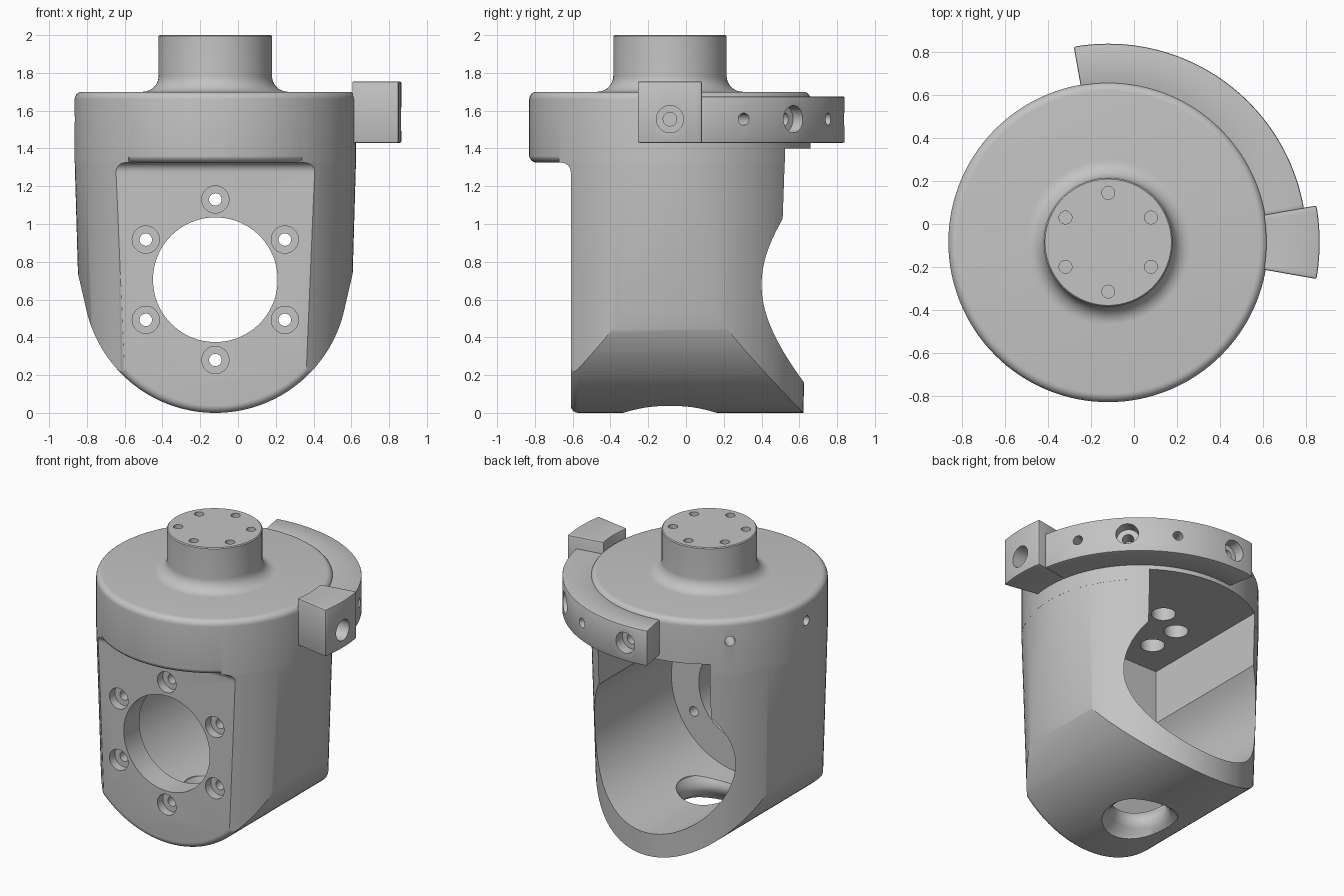
import bpy, bmesh, math
from mathutils import Vector

if "Cube" in bpy.data.objects:
    bpy.data.objects.remove(bpy.data.objects["Cube"])

CX, CY = -0.12, -0.085          # axis of the housing
ZH = 1.555                      # height of the radial screw holes
grey = bpy.data.materials.new("plain_grey")
grey.diffuse_color = (0.55, 0.55, 0.55, 1)
grey.use_nodes = True
grey.node_tree.nodes["Principled BSDF"].inputs["Base Color"].default_value = grey.diffuse_color


def loft(name, rings, wrap=False):
    """Skin a list of equal-length point loops; cap the ends unless wrapped."""
    bm = bmesh.new()
    vs = [[bm.verts.new(p) for p in r] for r in rings]
    m, n = len(vs), len(vs[0])
    for i in range(m if wrap else m - 1):
        a, b = vs[i], vs[(i + 1) % m]
        for j in range(n):
            k = (j + 1) % n
            bm.faces.new((a[j], a[k], b[k], b[j]))
    if not wrap:
        bm.faces.new(vs[0])
        bm.faces.new(vs[-1])
    bmesh.ops.remove_doubles(bm, verts=bm.verts, dist=1e-5)
    bmesh.ops.recalc_face_normals(bm, faces=bm.faces)
    me = bpy.data.meshes.new(name)
    bm.to_mesh(me)
    bm.free()
    ob = bpy.data.objects.new(name, me)
    bpy.context.collection.objects.link(ob)
    me.materials.append(grey)
    return ob


def sweep(name, prof, a0=0, a1=360, n=128):
    """Turn an (r, z) profile around the housing axis."""
    full = a1 - a0 == 360
    angs = [math.radians(a0 + (a1 - a0) * i / n) for i in range(n if full else n + 1)]
    return loft(name, [[(CX + r * math.cos(a), CY + r * math.sin(a), z) for r, z in prof]
                       for a in angs], full)


def rod(r, p0, p1, n=32):
    """Round cutter between two points."""
    p0, p1 = Vector(p0), Vector(p1)
    q = (p1 - p0).to_track_quat('Z', 'Y')
    ring = [q @ Vector((r * math.cos(t), r * math.sin(t), 0))
            for t in (2 * math.pi * i / n for i in range(n))]
    return loft("cutter", [[p + v for v in ring] for p in (p0, p1)])


def arc(cx, cy, r, a0, a1, n=8):
    return [(cx + r * math.cos(math.radians(a0 + (a1 - a0) * i / n)),
             cy + r * math.sin(math.radians(a0 + (a1 - a0) * i / n))) for i in range(n + 1)]


def boolean(ob, other, op='DIFFERENCE', keep=False):
    m = ob.modifiers.new("bool", 'BOOLEAN')
    m.object, m.operation, m.solver = other, op, 'EXACT'
    bpy.context.view_layer.objects.active = ob
    bpy.ops.object.modifier_apply(modifier=m.name)
    if not keep:
        bpy.data.objects.remove(other)


def radial(r, a, r0, r1):
    c, s = math.cos(math.radians(a)), math.sin(math.radians(a))
    return rod(r, (CX + r0 * c, CY + r0 * s, ZH), (CX + r1 * c, CY + r1 * s, ZH))


# Lower housing: U-shaped block with a rounded front edge, trimmed by a slight cone
def u_profile(d, y):
    t = math.radians(13)
    pts = arc(0, 0.7, 0.7 - d, -13, -167, 72)
    x, z = pts[0]
    top = x + (1.6 - z) * math.tan(t)
    return [(CX + px, y, pz) for px, pz in [(top, 1.6)] + pts + [(-top, 1.6)]]


E = 0.04
rings = []
for i in range(7):
    a = math.radians(15 * i)
    rings.append(u_profile(E * (1 - math.sin(a)), -0.61 + E * (1 - math.cos(a))))
rings.append(u_profile(0, 0.9))
body = loft("housing", rings)

# Fillet where the flat front meets the overhanging head
strip = [(-0.58, 1.35), (-0.66, 1.35)] + arc(-0.66, 1.275, 0.05, 90, 0) + [(-0.58, 1.275)]
boolean(body, loft("fillet", [[(x, y, z) for y, z in strip] for x in (CX - 0.7, CX + 0.7)]), 'UNION')
boolean(body, sweep("cone", [(0, -0.1), (0.703, -0.1), (0.7445, 1.33), (0.7445, 1.5), (0, 1.5)]),
        'INTERSECT')

# Head disc with the neck flange
head = ([(0, 1.325), (0.745, 1.325)] + arc(0.705, 1.66, 0.04, 0, 90, 6)
        + arc(0.385, 1.785, 0.085, 270, 180, 10) + [(0.30, 1.994), (0.294, 2.0), (0, 2.0)])
boolean(body, sweep("head", head), 'UNION')

# Rounded lip under the front of the head
lip = [(0.704, 1.32), (0.80, 1.32), (0.80, 1.37)] + arc(0.705, 1.366, 0.041, 0, -90, 6)
boolean(body, sweep("lip_cutter", lip, -128, -52, 40))

# Cavity open to the back: round below, narrower slot above
half = math.degrees(math.acos(0.43 / 0.54))
cav = [(0.43, 1.4)] + arc(0, 0.7, 0.54, half, -180 - half, 90) + [(-0.43, 1.4)]
boolean(body, loft("cavity_cutter", [[(CX + x, y, z) for x, z in cav] for y in (-0.44, 1.2)]))

# Large front opening and flared drain hole in the floor
boolean(body, rod(0.33, (CX, -0.9, 0.705), (CX, -0.3, 0.705), 96))
drain = [(0, -0.05), (0.27, -0.05), (0.235, 0.03), (0.195, 0.06), (0.175, 0.10),
         (0.175, 0.13), (0.19, 0.16), (0.21, 0.19), (0.21, 0.25), (0, 0.25)]
boolean(body, sweep("drain_cutter", drain, n=64))

# Six counterbored front screws, six flange holes, six bores in the cavity ceiling
for k in range(6):
    a = math.radians(30 + 60 * k)
    c, s = math.cos(a), math.sin(a)
    x, z = CX + 0.425 * c, 0.705 + 0.425 * s
    boolean(body, rod(0.072, (x, -0.7, z), (x, -0.55, z)))
    boolean(body, rod(0.033, (x, -0.7, z), (x, -0.38, z)))
    x, y = CX + 0.23 * c, CY + 0.23 * s
    boolean(body, rod(0.03, (x, y, 1.88), (x, y, 2.1)))
    boolean(body, rod(0.077, (x, y, 1.35), (x, y, 1.75)))

# Radial screw holes in the head
for a in (135, 180):
    boolean(body, radial(0.033, a, 0.6, 0.9))

# Curved clamp rail and end block
rail = sweep("clamp_rail", [(0.735, 1.43), (0.925, 1.43), (0.925, 1.675), (0.735, 1.675)], 9.8, 100, 64)
block = sweep("end_block", [(0.735, 1.43), (0.985, 1.43), (0.985, 1.755), (0.735, 1.755)], -10, 10, 12)
for ob in (rail, block):
    b = ob.modifiers.new("soft_edges", 'BEVEL')
    b.width, b.segments, b.limit_method, b.angle_limit = 0.008, 2, 'ANGLE', math.radians(50)
    bpy.context.view_layer.objects.active = ob
    bpy.ops.object.modifier_apply(modifier=b.name)
for a in (25, 65):
    boolean(rail, radial(0.032, a, 0.76, 1.1))
for ob, a, depth in ((rail, 45, 0.85), (rail, 90, 0.85), (block, 0, 0.88)):
    boolean(ob, radial(0.072, a, depth, 1.1))
    boolean(ob, radial(0.036, a, 0.76, 1.1))

# Smooth shading with crisp edges
bpy.ops.object.select_all(action='DESELECT')
for ob in (body, rail, block):
    ob.select_set(True)
bpy.context.view_layer.objects.active = body
bpy.ops.object.shade_smooth_by_angle(angle=math.radians(30))
